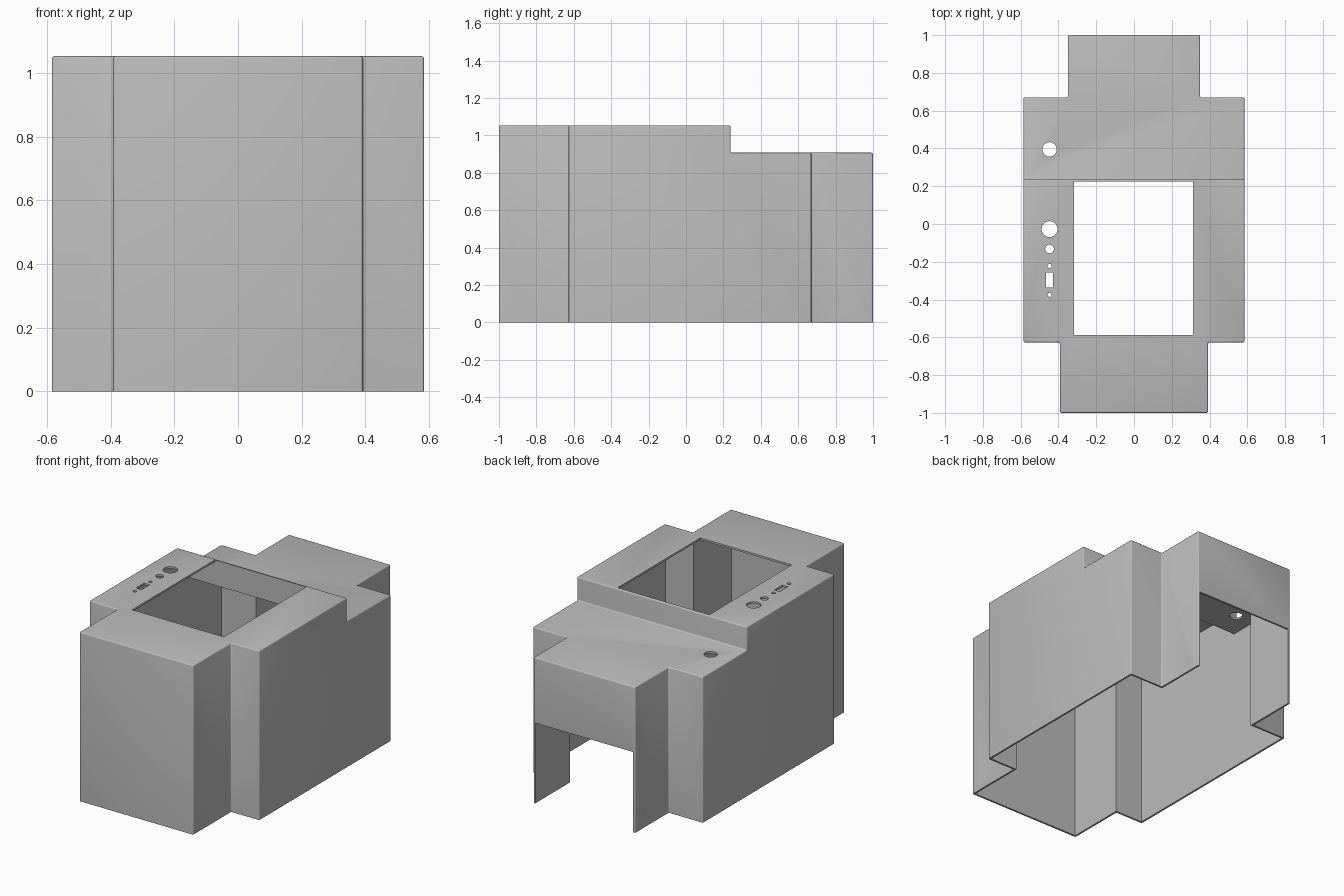
import bpy
import bmesh
import math
from mathutils import Matrix

if "Cube" in bpy.data.objects:
    bpy.data.objects.remove(bpy.data.objects["Cube"])

SIDE, FRONT, BACK = 0.585, 0.392, 0.35      # half widths of the three sections
Y_FRONT, Y_BACK, Y_STEP = -0.627, 0.67, 0.238
HIGH, LOW = 1.053, 0.907                    # heights of the two decks
WALL = 0.012
PANEL_X = -0.447                            # row of control holes

grey = bpy.data.materials.new("plain grey")
grey.use_nodes = True
grey.diffuse_color = (0.5, 0.5, 0.5, 1)
grey.node_tree.nodes["Principled BSDF"].inputs["Base Color"].default_value = (0.5, 0.5, 0.5, 1)


def add_object(name, bm):
    bmesh.ops.recalc_face_normals(bm, faces=bm.faces[:])
    mesh = bpy.data.meshes.new(name)
    bm.to_mesh(mesh)
    bm.free()
    mesh.materials.append(grey)
    obj = bpy.data.objects.new(name, mesh)
    bpy.context.scene.collection.objects.link(obj)
    return obj


def box(name, x0, x1, y0, y1, z0, z1):
    bm = bmesh.new()
    bmesh.ops.create_cube(bm, size=1)
    bm.transform(Matrix.Translation(((x0 + x1) / 2, (y0 + y1) / 2, (z0 + z1) / 2))
                 @ Matrix.Diagonal((x1 - x0, y1 - y0, z1 - z0, 1)))
    return add_object(name, bm)


def rod(name, centre, radius, depth, axis="Z"):
    bm = bmesh.new()
    bmesh.ops.create_cone(bm, cap_ends=True, segments=32, radius1=radius, radius2=radius, depth=depth)
    turn = Matrix.Rotation(math.pi / 2, 4, "Y") if axis == "X" else Matrix.Identity(4)
    bm.transform(Matrix.Translation(centre) @ turn)
    return add_object(name, bm)


def apply_modifiers(obj):
    bpy.context.view_layer.update()
    graph = bpy.context.evaluated_depsgraph_get()
    mesh = bpy.data.meshes.new_from_object(obj.evaluated_get(graph))
    obj.modifiers.clear()
    obj.data = mesh


def cut(obj, cutter):
    mod = obj.modifiers.new("cut", "BOOLEAN")
    mod.operation, mod.solver, mod.object = "DIFFERENCE", "EXACT", cutter
    apply_modifiers(obj)
    bpy.data.objects.remove(cutter)


def stepped_block(name, inset, bottom):
    """Cross-shaped block with a lower rear deck, shrunk by inset."""
    half = [(FRONT - inset, -1 + inset), (FRONT - inset, Y_FRONT + inset),
            (SIDE - inset, Y_FRONT + inset), (SIDE - inset, Y_BACK - inset),
            (BACK - inset, Y_BACK - inset), (BACK - inset, 1 - inset)]
    outline = half + [(-x, y) for x, y in reversed(half)]
    bm = bmesh.new()
    base = bm.faces.new([bm.verts.new((x, y, bottom)) for x, y in outline])
    top = bmesh.ops.extrude_face_region(bm, geom=[base])["geom"]
    bmesh.ops.translate(bm, vec=(0, 0, HIGH - inset - bottom),
                        verts=[v for v in top if isinstance(v, bmesh.types.BMVert)])
    block = add_object(name, bm)
    cut(block, box("step_cutter", -1, 1, Y_STEP - inset, 2, LOW - inset, 2))
    return block


# Outer shell with softly folded corners
housing = stepped_block("housing_cover", 0, -0.2)
bevel = housing.modifiers.new("folded_corners", "BEVEL")
bevel.width, bevel.segments, bevel.limit_method = 0.008, 3, "ANGLE"
apply_modifiers(housing)

# Hollow inside, open underneath
cut(housing, stepped_block("cavity_cutter", WALL, -0.3))
cut(housing, box("floor_cutter", -1, 1, -2, 2, -1, 0))

# Large opening in the upper deck and low opening in the back wall
cut(housing, box("deck_opening", -0.317, 0.313, -0.588, Y_STEP - WALL - 0.001, 0.98, 1.2))
inner = BACK - WALL - 0.001
cut(housing, box("back_opening", -inner, inner, 0.95, 1.1, -0.1, 0.5))

# Control holes and switch slot along the right side of the decks
for y, radius in ((0.395, 0.038), (-0.027, 0.042), (-0.132, 0.023), (-0.222, 0.011), (-0.375, 0.011)):
    cut(housing, rod("control_hole", (PANEL_X, y, 0.98), radius, 0.4))
cut(housing, box("switch_slot", PANEL_X - 0.019, PANEL_X + 0.019, -0.337, -0.257, 0.9, 1.2))

# Fixing holes low on the side walls
for y in (-0.915, 0.905):
    cut(housing, rod("fixing_hole", (0, y, 0.053), 0.017, 2, "X"))

bpy.context.view_layer.objects.active = housing
housing.select_set(True)
bpy.ops.object.shade_smooth_by_angle(angle=math.radians(35))
